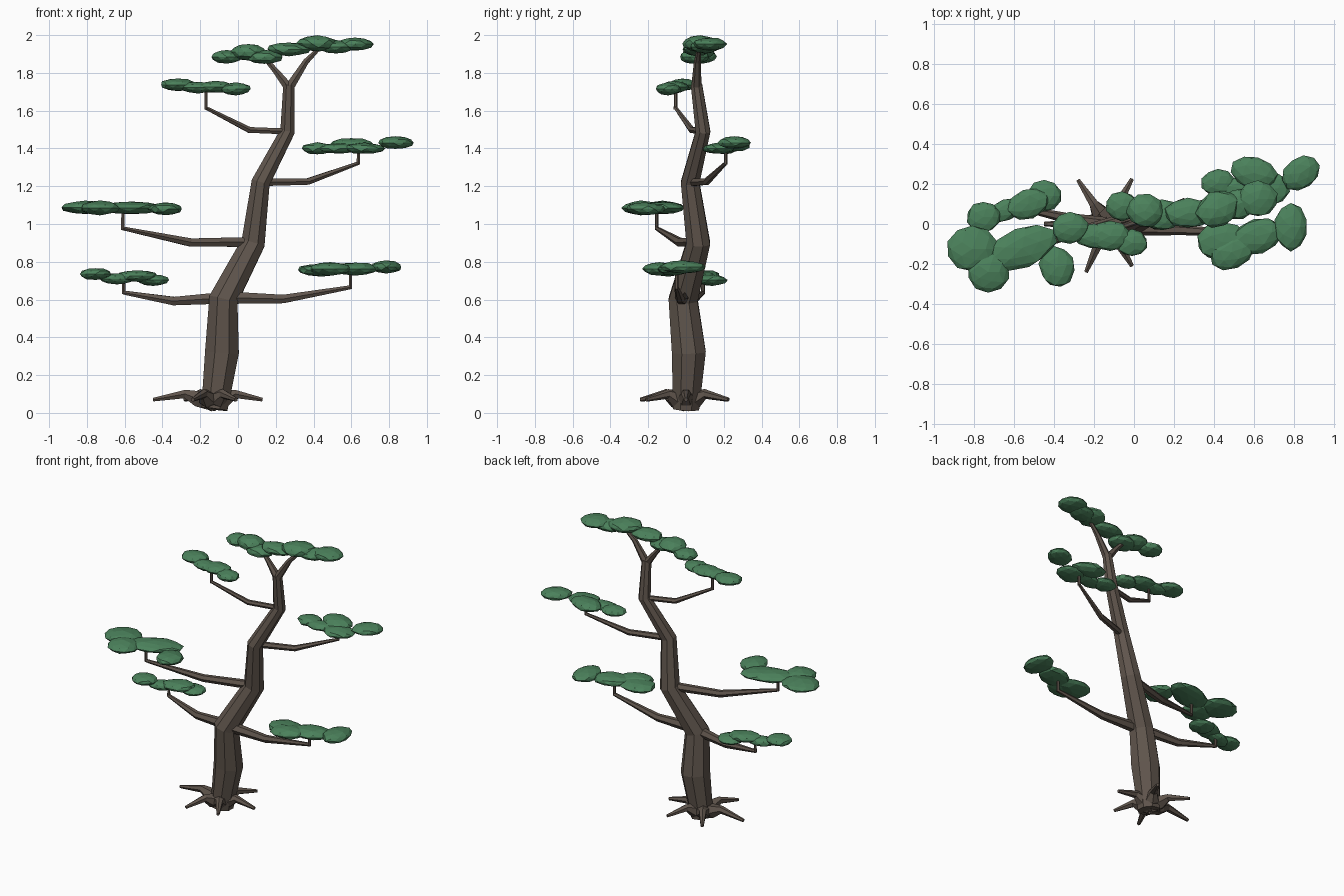
import bpy, bmesh, math, random
from mathutils import Vector, Matrix

random.seed(4)


def material(name, color):
    m = bpy.data.materials.new(name)
    m.diffuse_color = (*color, 1)
    return m


BARK = material("bark", (0.115, 0.09, 0.072))
LEAF = material("needles", (0.07, 0.22, 0.105))


def finish(bm, name, mat):
    bmesh.ops.recalc_face_normals(bm, faces=bm.faces)
    me = bpy.data.meshes.new(name)
    bm.to_mesh(me)
    bm.free()
    me.materials.append(mat)
    ob = bpy.data.objects.new(name, me)
    bpy.context.collection.objects.link(ob)
    return ob


def tube(name, pts, sides):
    """Tapered faceted limb through (x, y, z, radius) points."""
    bm = bmesh.new()
    P = [Vector(p[:3]) for p in pts]
    d0 = (P[1] - P[0]).normalized()
    side = d0.cross(Vector((0, 1, 0)) if abs(d0.y) < 0.8 else Vector((0, 0, 1)))
    rings = []
    for i, p in enumerate(P):
        a = (p - P[i - 1]).normalized() if i else d0
        b = (P[i + 1] - p).normalized() if i < len(P) - 1 else a
        t = (a + b).normalized()
        u = (side - t * side.dot(t)).normalized()
        v = t.cross(u)
        side = u
        ring = []
        for k in range(sides):
            ang = math.tau * (k + 0.5) / sides
            ring.append(bm.verts.new(p + (u * math.cos(ang) + v * math.sin(ang)) * pts[i][3]))
        rings.append(ring)
    for r, s in zip(rings, rings[1:]):
        for k in range(sides):
            j = (k + 1) % sides
            bm.faces.new((r[k], r[j], s[j], s[k]))
    bm.faces.new(rings[0])
    bm.faces.new(rings[-1])
    return finish(bm, name, BARK)


def pad(name, blobs):
    """Cloud of flattened faceted blobs: (x, y, z, rx, ry, rz, turn in degrees)."""
    bm = bmesh.new()
    for x, y, z, rx, ry, rz, turn in blobs:
        mat = (Matrix.Translation((x, y, z)) @ Matrix.Rotation(math.radians(turn), 4, 'Z')
               @ Matrix.Diagonal((rx, ry, rz, 1)))
        new = bmesh.ops.create_icosphere(bm, subdivisions=2, radius=1)["verts"]
        for v in new:
            v.co = mat @ (v.co * random.uniform(0.93, 1.05))
    return finish(bm, name, LEAF)


# Winding trunk and the two crown forks
tube("trunk", [(-0.125, 0, 0.02, 0.075), (-0.085, 0.015, 0.32, 0.097),
               (-0.077, -0.015, 0.6, 0.083), (0.08, 0.065, 0.9, 0.068),
               (0.12, 0.022, 1.22, 0.053), (0.262, 0.09, 1.49, 0.042),
               (0.27, 0.055, 1.74, 0.032)], 8)
tube("crown_fork_left", [(0.27, 0.055, 1.72, 0.028), (0.20, 0.06, 1.81, 0.018),
                         (0.13, 0.065, 1.89, 0.011)], 6)
tube("crown_fork_right", [(0.27, 0.055, 1.72, 0.028), (0.36, 0.06, 1.86, 0.018),
                          (0.43, 0.07, 1.93, 0.011)], 6)

# Surface roots spreading around the base
root_tips = [(0.13, 0.0), (-0.01, 0.225), (-0.28, 0.22),
             (-0.45, 0.0), (-0.24, -0.24), (-0.01, -0.21)]
for i, (x, y) in enumerate(root_tips):
    c, tip = Vector((-0.135, 0)), Vector((x, y))
    m1, m2 = c.lerp(tip, 0.25), c.lerp(tip, 0.46)
    tube(f"root_{i + 1}", [(c.x, c.y, 0.05, 0.045), (m1.x, m1.y, 0.075, 0.048),
                           (m2.x, m2.y, 0.10, 0.026), (x, y, 0.07, 0.011)], 6)

# Side branches: start, elbow, tip (x, y, z, radius) and height of the upright twig
branches = {
    "low_left": ((-0.06, -0.01, 0.61, 0.036), (-0.34, 0.03, 0.592, 0.026), (-0.605, 0.09, 0.637, 0.012), 0.71),
    "low_right": ((-0.06, -0.02, 0.61, 0.038), (0.24, -0.03, 0.603, 0.026), (0.595, -0.05, 0.665, 0.012), 0.75),
    "mid_left": ((0.08, 0.06, 0.905, 0.03), (-0.25, -0.03, 0.902, 0.025), (-0.61, -0.155, 0.977, 0.011), 1.07),
    "upper_right": ((0.13, 0.03, 1.22, 0.022), (0.37, 0.11, 1.225, 0.02), (0.637, 0.21, 1.322, 0.01), 1.40),
    "upper_left": ((0.26, 0.085, 1.49, 0.018), (0.06, 0.03, 1.498, 0.018), (-0.17, -0.055, 1.615, 0.01), 1.71),
}
for key, (a, b, c, top) in branches.items():
    tube("branch_" + key, [a, b, c], 6)
    tube("twig_" + key, [(c[0], c[1], c[2] - 0.008, 0.01), (c[0], c[1], top, 0.009)], 6)

# Flat foliage pads
pad("foliage_low_left", [(-0.755, 0.035, 0.735, 0.085, 0.08, 0.032, 0),
                         (-0.64, 0.07, 0.71, 0.10, 0.055, 0.03, 20),
                         (-0.53, 0.10, 0.725, 0.115, 0.075, 0.032, 20),
                         (-0.45, 0.14, 0.703, 0.085, 0.08, 0.03, 0)])
pad("foliage_low_right", [(0.44, -0.09, 0.757, 0.13, 0.10, 0.034, 0),
                          (0.49, -0.14, 0.762, 0.12, 0.085, 0.035, 20),
                          (0.62, -0.06, 0.762, 0.13, 0.09, 0.035, 15),
                          (0.785, -0.015, 0.772, 0.085, 0.12, 0.034, 0)])
pad("foliage_mid_left", [(-0.81, -0.125, 1.087, 0.125, 0.115, 0.036, 0),
                         (-0.73, -0.24, 1.085, 0.105, 0.10, 0.038, 0),
                         (-0.56, -0.12, 1.085, 0.18, 0.10, 0.034, 20),
                         (-0.385, -0.215, 1.08, 0.09, 0.105, 0.034, 10)])
pad("foliage_upper_right", [(0.42, 0.205, 1.40, 0.083, 0.07, 0.032, 0),
                            (0.60, 0.255, 1.42, 0.12, 0.085, 0.036, -15),
                            (0.53, 0.18, 1.40, 0.11, 0.06, 0.028, 10),
                            (0.67, 0.17, 1.40, 0.11, 0.085, 0.03, 10),
                            (0.835, 0.255, 1.43, 0.105, 0.08, 0.034, 35)])
pad("foliage_upper_left", [(-0.32, -0.02, 1.737, 0.095, 0.08, 0.034, 0),
                           (-0.21, -0.06, 1.722, 0.10, 0.06, 0.03, -10),
                           (-0.12, -0.06, 1.725, 0.10, 0.075, 0.032, 0),
                           (-0.01, -0.095, 1.715, 0.08, 0.07, 0.034, 0)])
pad("foliage_crown", [(-0.06, 0.09, 1.885, 0.085, 0.075, 0.035, 0),
                      (0.055, 0.065, 1.91, 0.095, 0.085, 0.045, -15),
                      (0.14, 0.045, 1.885, 0.10, 0.08, 0.038, 0),
                      (0.27, 0.055, 1.925, 0.12, 0.075, 0.036, 0),
                      (0.42, 0.075, 1.955, 0.115, 0.09, 0.043, 25),
                      (0.52, 0.10, 1.937, 0.10, 0.075, 0.035, 20),
                      (0.62, 0.125, 1.952, 0.10, 0.09, 0.036, 0)])
